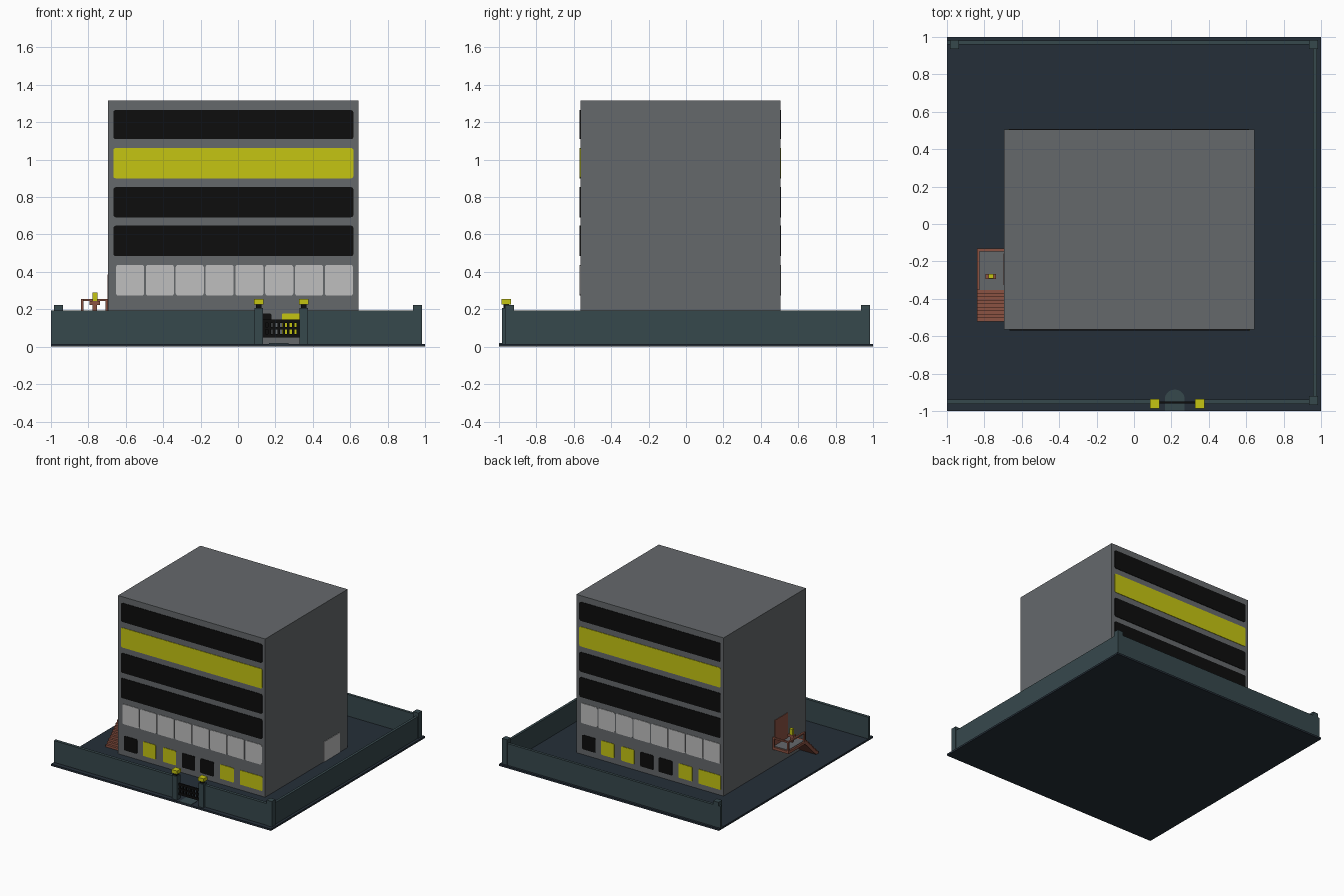
import bpy, bmesh, math

cube = bpy.data.objects.get("Cube")
if cube:
    bpy.data.objects.remove(cube, do_unlink=True)


def material(name, rgb):
    m = bpy.data.materials.new(name)
    m.use_nodes = True
    m.diffuse_color = (*rgb, 1)
    bsdf = next(n for n in m.node_tree.nodes if n.type == 'BSDF_PRINCIPLED')
    bsdf.inputs["Base Color"].default_value = (*rgb, 1)
    return m


CONCRETE = material("concrete grey", (0.13, 0.14, 0.148))
GROUND = material("dark slate", (0.018, 0.028, 0.040))
WALL = material("teal slate", (0.037, 0.065, 0.073))
YELLOW = material("lit yellow", (0.56, 0.56, 0.006))
BLACK = material("black", (0.004, 0.004, 0.004))
WHITE = material("pale grey", (0.52, 0.52, 0.52))
BRICK = material("brick red", (0.26, 0.085, 0.055))


def finish(name, bm, mat):
    bmesh.ops.recalc_face_normals(bm, faces=bm.faces[:])
    mesh = bpy.data.meshes.new(name)
    bm.to_mesh(mesh)
    bm.free()
    mesh.materials.append(mat)
    ob = bpy.data.objects.new(name, mesh)
    bpy.context.collection.objects.link(ob)
    return ob


def prism(name, points, offset, mat):
    """Extrude a closed planar outline by an offset vector."""
    bm = bmesh.new()
    face = bm.faces.new([bm.verts.new(p) for p in points])
    ext = bmesh.ops.extrude_face_region(bm, geom=[face], use_keep_orig=True)
    verts = [g for g in ext["geom"] if isinstance(g, bmesh.types.BMVert)]
    bmesh.ops.translate(bm, vec=offset, verts=verts)
    return finish(name, bm, mat)


def box(name, x0, x1, y0, y1, z0, z1, mat):
    pts = [(x0, y0, z0), (x1, y0, z0), (x1, y1, z0), (x0, y1, z0)]
    return prism(name, pts, (0, 0, z1 - z0), mat)


def window(name, x0, x1, z0, z1, y, out, mat, r=0.012):
    """Thin plate with rounded corners on a facade."""
    pts = []
    corners = [(x1 - r, z1 - r), (x0 + r, z1 - r), (x0 + r, z0 + r), (x1 - r, z0 + r)]
    for i, (cx, cz) in enumerate(corners):
        for k in range(4):
            a = math.pi / 2 * (i + k / 3)
            pts.append((cx + r * math.cos(a), y, cz + r * math.sin(a)))
    prism(name, pts, (0, out, 0), mat)


# Ground slab and main block
FLOOR = 0.015
BX0, BX1, BY0, BY1 = -0.695, 0.643, -0.565, 0.505
box("ground_slab", -1, 1, -1, 1, 0, FLOOR, GROUND)
box("building", BX0, BX1, BY0, BY1, FLOOR, 1.315, CONCRETE)

# Windows: the back facade is the front one turned half way round
bands = [(1.11, 1.265, BLACK), (0.90, 1.062, YELLOW),
         (0.692, 0.853, BLACK), (0.484, 0.647, BLACK)]
ground_row = [(-0.64, -0.52, BLACK), (-0.467, -0.35, YELLOW), (-0.285, -0.167, YELLOW),
              (-0.112, 0.006, BLACK), (0.055, 0.178, BLACK), (0.235, 0.36, YELLOW),
              (0.416, 0.62, YELLOW)]
for side, y, out in (("front", BY0, -0.004), ("back", BY1, 0.004)):
    def span(a, b, s=side):
        return (a, b) if s == "front" else (BX0 + BX1 - b, BX0 + BX1 - a)
    for i, (z0, z1, mat) in enumerate(bands):
        window(f"{side}_band_window_{i}", *span(-0.666, 0.617), z0, z1, y, out, mat)
    for i in range(8):
        a = -0.652 + i * 0.1595
        window(f"{side}_pale_window_{i}", *span(a, a + 0.15), 0.273, 0.437, y, out, WHITE)
    for i, (a, b, mat) in enumerate(ground_row):
        window(f"{side}_ground_window_{i}", *span(a, b), 0.06, 0.178, y, out, mat, 0.008)

# Side doors
box("left_door", BX1, BX1 + 0.004, 0.19, 0.40, FLOOR, 0.18, WHITE)
box("right_door", BX0 - 0.004, BX0, -0.325, -0.157, 0.18, 0.385, BRICK)

# Boundary walls on three sides
WT = 0.193
box("front_wall_right", -1, 0.09, -0.963, -0.938, FLOOR, WT, WALL)
box("front_wall_left", 0.374, 0.975, -0.963, -0.938, FLOOR, WT, WALL)
box("left_wall", 0.957, 0.978, -0.963, 0.982, FLOOR, WT, WALL)
box("back_wall", -1, 0.978, 0.96, 0.982, FLOOR, WT, WALL)
for name, x, y in (("front_left", 0.96, -0.943), ("back_left", 0.96, 0.96),
                   ("back_right", -0.96, 0.96)):
    box(name + "_post", x - 0.024, x + 0.024, y - 0.024, y + 0.024, FLOOR, 0.224, WALL)

# Gate pillars with lamps
for name, x in (("right", 0.111), ("left", 0.351)):
    y = -0.961
    box(name + "_gate_pillar", x - 0.023, x + 0.023, y - 0.023, y + 0.023, FLOOR, 0.208, WALL)
    box(name + "_lamp_stem", x - 0.014, x + 0.014, y - 0.014, y + 0.014, 0.208, 0.226, BLACK)
    box(name + "_lamp", x - 0.025, x + 0.025, y - 0.025, y + 0.025, 0.226, 0.255, YELLOW)

# Gate: frame rails and upright bars
GX0, GX1 = 0.134, 0.328
for i, (z0, z1) in enumerate([(0.05, 0.068), (0.092, 0.104), (0.128, 0.145)]):
    box(f"gate_rail_{i}", GX0, GX1, -0.961, -0.949, z0, z1, BLACK)
for i in range(8):
    x = GX0 + i * (GX1 - GX0 - 0.014) / 7
    box(f"gate_bar_{i}", x, x + 0.014, -0.960, -0.950, 0.05, 0.145, BLACK)

# Entrance path with a rounded end
path = [(0.165, -1, FLOOR), (0.271, -1, FLOOR)]
path += [(0.218 + 0.053 * math.cos(a), -0.935 + 0.05 * math.sin(a), FLOOR)
         for a in (math.pi * k / 10 for k in range(11))]
path[2:2] = []
prism("entrance_path", path, (0, 0, 0.004), WALL)

# Raised landing beside the block
SX0, DECK = -0.84, 0.18
box("landing_base", SX0, BX0, -0.352, -0.132, DECK - 0.025, DECK - 0.004, BRICK)
box("landing_floor", SX0 + 0.012, BX0, -0.352, -0.144, DECK - 0.004, DECK, CONCRETE)

# Landing rails and posts
RAIL = 0.255
box("landing_side_rail", SX0, SX0 + 0.014, -0.352, -0.132, RAIL - 0.012, RAIL, BRICK)
box("landing_back_rail", SX0 + 0.014, BX0, -0.146, -0.132, RAIL - 0.012, RAIL, BRICK)
for i, (x, y) in enumerate([(SX0, -0.352), (SX0, -0.146), (BX0 - 0.014, -0.146)]):
    box(f"landing_post_{i}", x, x + 0.014, y, y + 0.014, DECK - 0.01, RAIL - 0.012, BRICK)

# Stairs running down to the front: sawtooth profile with a sloping underside
N, Y0, Y1 = 9, -0.352, -0.52
run, rise = (Y1 - Y0) / N, (DECK - FLOOR) / N
steps = []
for i in range(N):
    z = DECK - i * rise
    steps += [(SX0, Y0 + i * run, z), (SX0, Y0 + (i + 1) * run, z)]
steps += [(SX0, Y1, FLOOR), (SX0, Y1 - run, FLOOR), (SX0, Y0, DECK - 0.03)]
steps[-2] = (SX0, Y1 + 0.03, FLOOR)
prism("stairs", steps, (BX0 - SX0, 0, 0), BRICK)

# Small table with a lamp on the landing
TX, TY = -0.765, -0.28
box("table_leg", TX - 0.012, TX + 0.012, TY - 0.008, TY + 0.008, DECK, 0.222, BRICK)
box("table_top", TX - 0.028, TX + 0.028, TY - 0.014, TY + 0.014, 0.222, 0.243, BRICK)
box("table_lamp", TX - 0.014, TX + 0.014, TY - 0.012, TY + 0.012, 0.243, 0.29, YELLOW)
